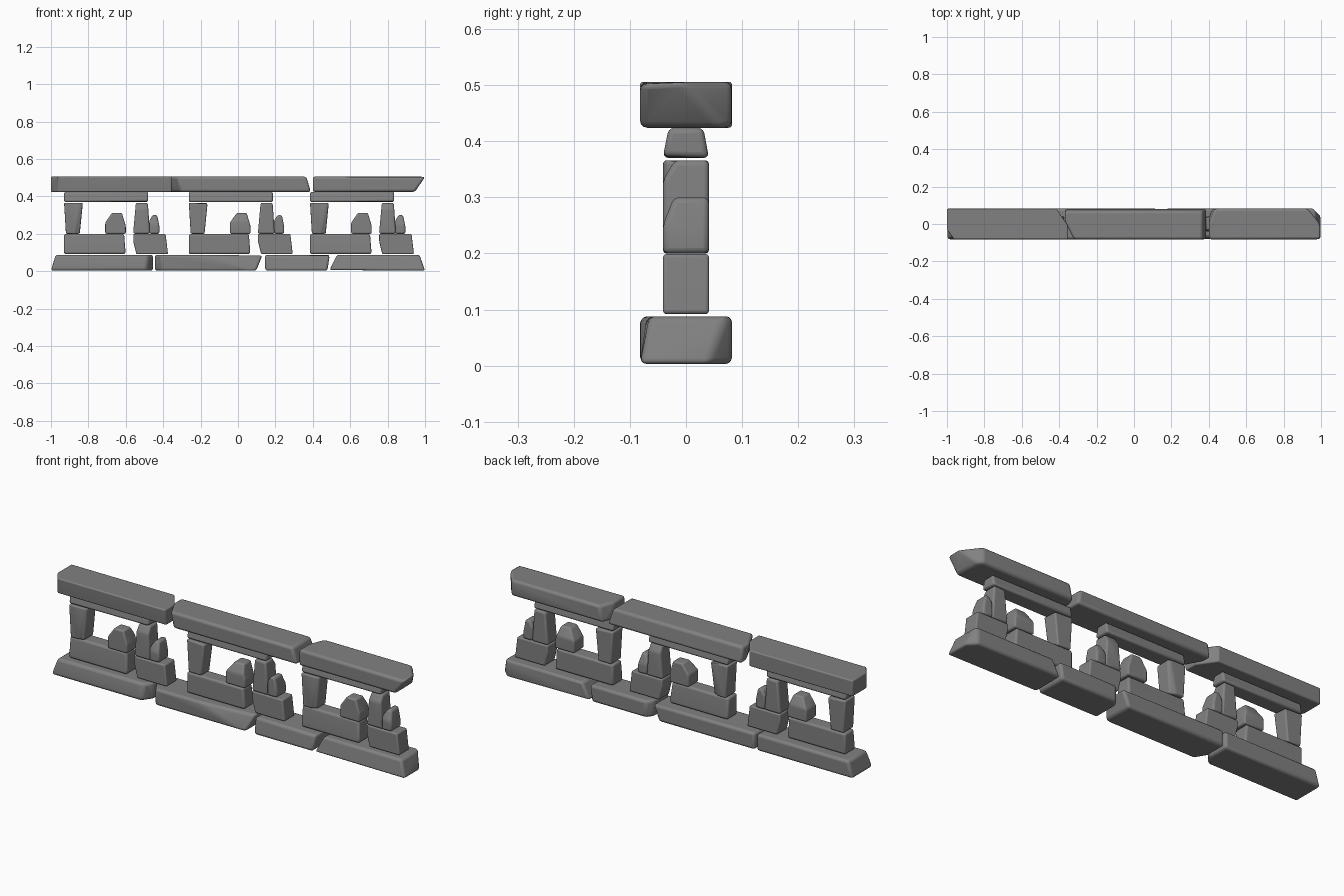
import bpy, bmesh
from mathutils import Vector

cube = bpy.data.objects.get("Cube")
if cube:
    bpy.data.objects.remove(cube)

# Single grey stone material
stone_mat = bpy.data.materials.new("grey_stone")
stone_mat.use_nodes = True
grey = (0.22, 0.22, 0.22, 1)
stone_mat.diffuse_color = grey
bsdf = stone_mat.node_tree.nodes["Principled BSDF"]
bsdf.inputs["Base Color"].default_value = grey
bsdf.inputs["Roughness"].default_value = 0.8


def stone(name, x, z, half_depth, cuts=(), flip=1, soft=0.013):
    """Block over spans x and z, chipped by planes (normal, depth below the corner)."""
    half = Vector(((x[1] - x[0]) / 2, half_depth, (z[1] - z[0]) / 2))
    bm = bmesh.new()
    bmesh.ops.create_cube(bm, size=2)
    bmesh.ops.scale(bm, vec=half, verts=bm.verts)
    for normal, depth in cuts:
        n = Vector((normal[0], normal[1] * flip, normal[2])).normalized()
        reach = sum(abs(a) * b for a, b in zip(n, half)) - depth
        geom = bm.verts[:] + bm.edges[:] + bm.faces[:]
        bmesh.ops.bisect_plane(bm, geom=geom, plane_co=n * reach,
                               plane_no=n, clear_outer=True)
        bmesh.ops.holes_fill(bm, edges=[e for e in bm.edges if e.is_boundary])
    bmesh.ops.remove_doubles(bm, verts=bm.verts, dist=0.006)
    bmesh.ops.recalc_face_normals(bm, faces=bm.faces)
    mesh = bpy.data.meshes.new(name)
    bm.to_mesh(mesh)
    bm.free()
    mesh.materials.append(stone_mat)
    obj = bpy.data.objects.new(name, mesh)
    bpy.context.collection.objects.link(obj)
    obj.location = (sum(x) / 2, 0, sum(z) / 2)
    # Worn, rounded edges
    bevel = obj.modifiers.new("worn_edges", "BEVEL")
    bevel.width = soft
    bevel.segments = 3
    bevel.limit_method = "ANGLE"
    bevel.angle_limit = 0.2
    bpy.ops.object.select_all(action="DESELECT")
    obj.select_set(True)
    bpy.context.view_layer.objects.active = obj
    bpy.ops.object.shade_smooth_by_angle(angle=0.9)
    return obj


WIDE, THIN = 0.082, 0.041

# Base course
base = (0.003, 0.088)
stone("base_far_right", (-1, -0.455), base, WIDE,
      [((-1, 0, 0.3), 0.024), ((1, -0.7, 0), 0.03), ((0, -1, 0.2), 0.012)])
stone("base_mid_right", (-0.445, 0.13), base, WIDE,
      [((1, 0, -0.4), 0.03), ((-1, -0.6, 0), 0.03), ((0.12, -1, 0.35), 0.035)])
stone("base_mid_left", (0.145, 0.49), base, WIDE,
      [((1, 0, -0.15), 0.012), ((0, -1, 0.15), 0.012), ((-1, 0.7, 0), 0.02)])
stone("base_far_left", (0.49, 1), base, WIDE,
      [((-1, 0, 0.5), 0.036), ((1, 0, 0.35), 0.028),
       ((0, -1, 0.2), 0.016), ((1, 1, 0), 0.03)])

# Capstones
cap = (0.424, 0.506)
stone("cap_right", (-1, -0.355), cap, WIDE,
      [((1, 0.7, 0), 0.05), ((-1, -0.7, 0), 0.03), ((0, -1, -0.12), 0.009)])
stone("cap_middle", (-0.37, 0.39), cap, WIDE,
      [((-1, -0.5, -0.2), 0.055), ((1, 0, 0.3), 0.024), ((0, 1, 0.15), 0.012)])
stone("cap_left", (0.4, 1), cap, WIDE,
      [((1, 0, -0.7), 0.045), ((1, 0.8, 0), 0.055), ((-1, 0.4, 0.2), 0.03)])

# Three repeated window frames: name, x span, z span, chips
frame = [
    ("lintel", (-0.93, -0.48), (0.37, 0.424),
     [((0, -1, 0.2), 0.01), ((0, 1, 0.2), 0.01)]),
    ("post", (-0.93, -0.83), (0.2, 0.366),
     [((1, 0, -0.1), 0.016), ((-1, 0, -0.06), 0.01), ((0.5, -1, -0.1), 0.02)]),
    ("slim_post", (-0.56, -0.47), (0.2, 0.366),
     [((-1, 0, 0.09), 0.014), ((1, 0, 0.07), 0.012), ((0, -1, 0.6), 0.018)]),
    ("round_stone", (-0.71, -0.6), (0.2, 0.312),
     [((-1, 0, 0.7), 0.03), ((1, 0, 0.3), 0.02), ((0, 1, 0.5), 0.02)]),
    ("small_stone", (-0.475, -0.42), (0.2, 0.3),
     [((1, 0, 0.2), 0.012), ((-1, 0, 0.6), 0.016), ((0, -1, 0.4), 0.018)]),
    ("long_block", (-0.93, -0.602), (0.092, 0.199),
     [((0, -1, 0.12), 0.01), ((1, 0, 0.08), 0.007)]),
    ("short_block", (-0.56, -0.375), (0.092, 0.199),
     [((1, 0, 0.12), 0.012), ((-1, 0, -0.25), 0.016)]),
]
for side, shift, flip in (("right", 0, 1), ("middle", 0.667, -1), ("left", 1.315, 1)):
    for part, x, z, cuts in frame:
        stone(f"{part}_{side}", (x[0] + shift, x[1] + shift), z, THIN, cuts, flip, 0.01)
